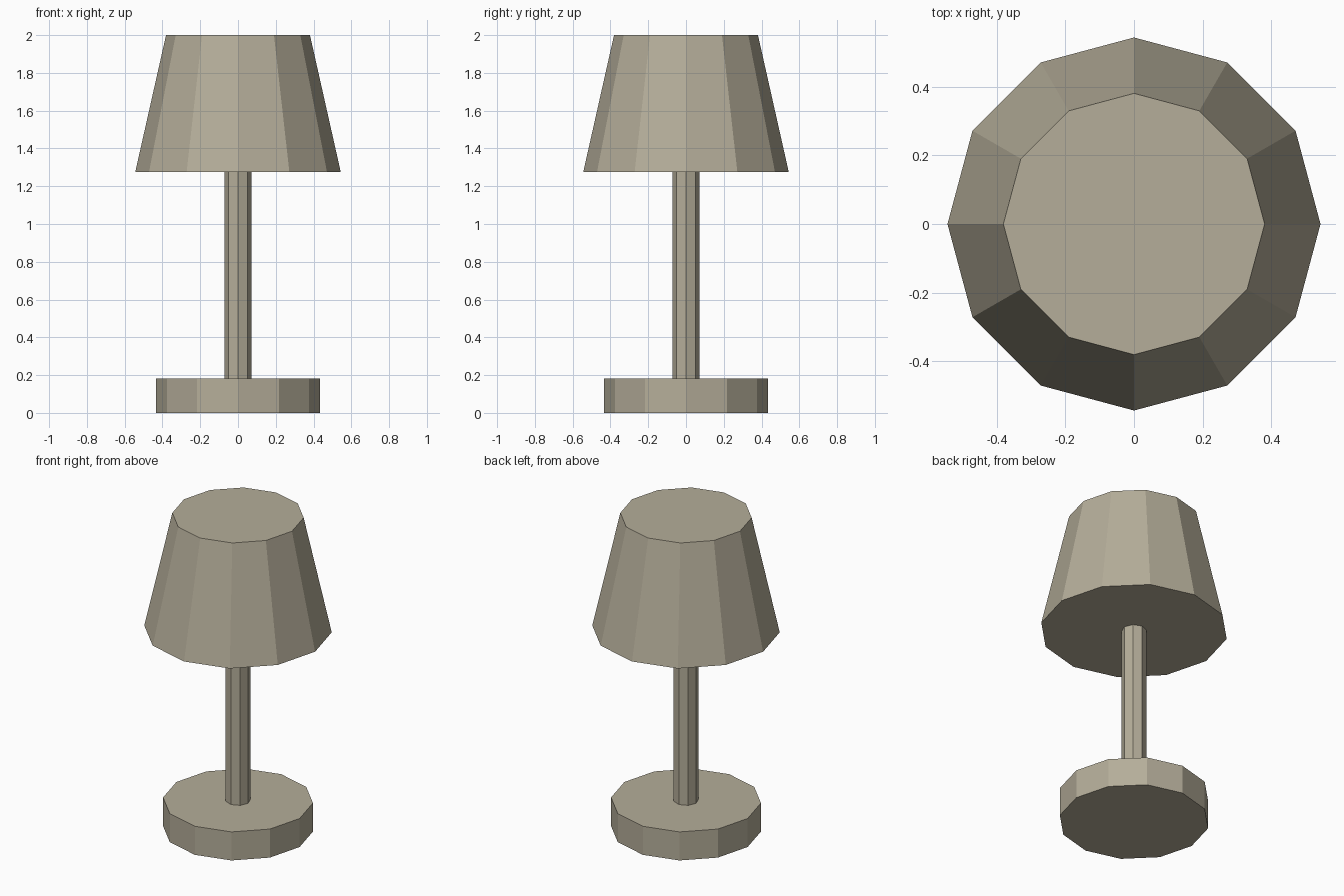
import bpy

if "Cube" in bpy.data.objects:
    bpy.data.objects.remove(bpy.data.objects["Cube"])

# One warm grey-beige colour for the whole lamp
mat = bpy.data.materials.new("warm_beige")
mat.diffuse_color = (0.46, 0.42, 0.32, 1.0)
mat.use_nodes = True
mat.node_tree.nodes["Principled BSDF"].inputs["Base Color"].default_value = mat.diffuse_color


def frustum(name, sides, r_bottom, r_top, z0, z1):
    """Flat-shaded, closed prism or tapered drum standing between z0 and z1."""
    bpy.ops.mesh.primitive_cone_add(
        vertices=sides, radius1=r_bottom, radius2=r_top,
        depth=z1 - z0, location=(0, 0, (z0 + z1) / 2))
    obj = bpy.context.object
    obj.name = obj.data.name = name
    obj.data.materials.append(mat)
    return obj


# Round foot
frustum("base", 12, 0.435, 0.435, 0.0, 0.182)
# Slim octagonal post between foot and shade
frustum("post", 8, 0.072, 0.072, 0.18, 1.28)
# Tapered closed shade
frustum("shade", 12, 0.544, 0.381, 1.275, 2.0)
